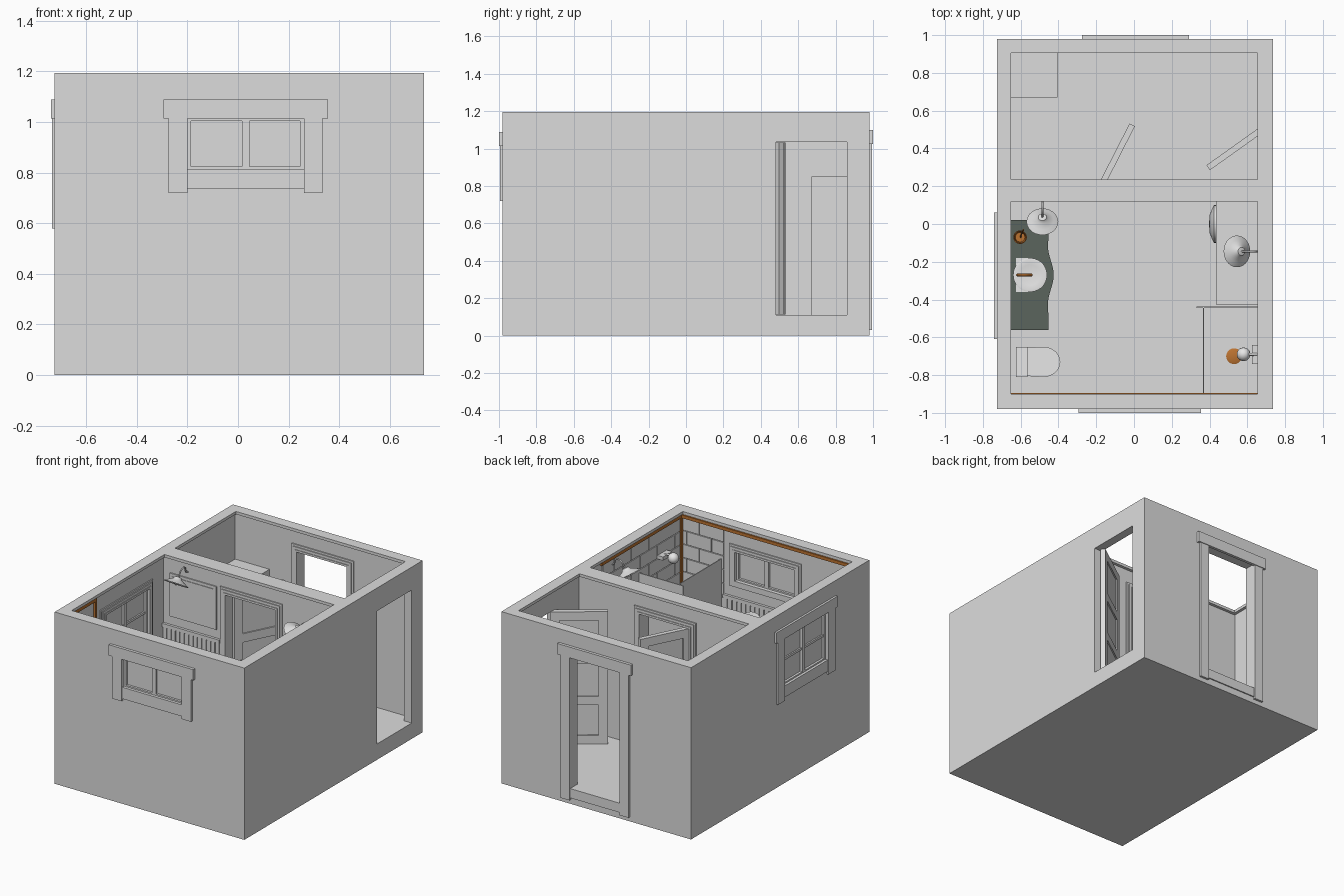
import bpy, bmesh, math
from mathutils import Matrix, Vector

cube = bpy.data.objects.get("Cube")
if cube:
    bpy.data.objects.remove(cube, do_unlink=True)


def material(name, rgb):
    m = bpy.data.materials.new(name)
    m.use_nodes = True
    m.diffuse_color = (*rgb, 1)
    m.node_tree.nodes["Principled BSDF"].inputs["Base Color"].default_value = (*rgb, 1)
    return m


PLASTER = material("pale_plaster", (0.72, 0.72, 0.72))
PORCELAIN = material("white_porcelain", (0.8, 0.8, 0.8))
GREEN = material("dark_green_stone", (0.105, 0.13, 0.11))
COPPER = material("copper", (0.5, 0.17, 0.03))


def finish(name, bm, mat, smooth=False):
    bmesh.ops.recalc_face_normals(bm, faces=bm.faces)
    me = bpy.data.meshes.new(name)
    bm.to_mesh(me)
    bm.free()
    ob = bpy.data.objects.new(name, me)
    bpy.context.collection.objects.link(ob)
    me.materials.append(mat)
    if smooth:
        bpy.ops.object.select_all(action="DESELECT")
        ob.select_set(True)
        bpy.context.view_layer.objects.active = ob
        bpy.ops.object.shade_smooth_by_angle(angle=math.radians(40))
    return ob


def boxes(name, items, mat=PLASTER, frame=Matrix()):
    """One object from boxes given as (x0, x1, y0, y1, z0, z1)."""
    bm = bmesh.new()
    for x0, x1, y0, y1, z0, z1 in items:
        size = Matrix.Diagonal((x1 - x0, y1 - y0, z1 - z0, 1))
        mid = Matrix.Translation(((x0 + x1) / 2, (y0 + y1) / 2, (z0 + z1) / 2))
        bmesh.ops.create_cube(bm, size=1, matrix=frame @ mid @ size)
    return finish(name, bm, mat)


def lathe(name, profile, loc, mat=PLASTER, turn=Matrix()):
    """Spin (radius, height) points around an axis."""
    bm = bmesh.new()
    verts = [bm.verts.new((r, 0, h)) for r, h in profile]
    edges = [bm.edges.new(p) for p in zip(verts, verts[1:])]
    bmesh.ops.spin(bm, geom=verts + edges, axis=(0, 0, 1), cent=(0, 0, 0), angle=math.tau, steps=28)
    bmesh.ops.remove_doubles(bm, verts=bm.verts, dist=1e-4)
    bm.transform(Matrix.Translation(loc) @ turn)
    return finish(name, bm, mat, True)


def prism(name, points, z0, z1, mat):
    bm = bmesh.new()
    face = bm.faces.new([bm.verts.new((x, y, z0)) for x, y in points])
    top = bmesh.ops.extrude_face_region(bm, geom=[face])["geom"]
    bmesh.ops.translate(bm, verts=[v for v in top if isinstance(v, bmesh.types.BMVert)], vec=(0, 0, z1 - z0))
    return finish(name, bm, mat)


def tube(name, points, radius, mat):
    cu = bpy.data.curves.new(name, "CURVE")
    cu.dimensions, cu.bevel_depth, cu.bevel_resolution, cu.use_fill_caps = "3D", radius, 2, True
    sp = cu.splines.new("BEZIER")
    sp.bezier_points.add(len(points) - 1)
    for bp, p in zip(sp.bezier_points, points):
        bp.co, bp.handle_left_type, bp.handle_right_type = p, "AUTO", "AUTO"
    cu.materials.append(mat)
    bpy.context.collection.objects.link(bpy.data.objects.new(name, cu))


def wall_frame(u, n, origin):
    """Local x runs along the wall, local y points out of it."""
    m = Matrix((u, n, (0, 0, 1))).transposed().to_4x4()
    return Matrix.Translation(origin) @ m


X, Y = Vector((1, 0, 0)), Vector((0, 1, 0))
FLOOR, TOP, LIP = 0.11, 1.195, 1.175
WEST, EAST, SOUTH, NORTH = -0.67, 0.675, -0.92, 0.925
FRONT = wall_frame(X, -Y, (0, -0.98, 0))
FRONT_IN = wall_frame(X, Y, (0, SOUTH, 0))
BACK = wall_frame(X, Y, (0, 0.98, 0))
BACK_IN = wall_frame(X, -Y, (0, NORTH, 0))
LEFT = wall_frame(Y, -X, (-0.725, 0, 0))
LEFT_IN = wall_frame(Y, X, (WEST, 0, 0))
RIGHT_IN = wall_frame(Y, -X, (EAST, 0, 0))
PART_S = wall_frame(X, -Y, (0, 0.14, 0))
PART_N = wall_frame(X, Y, (0, 0.215, 0))

# Shell with two open rooms under a projecting top lip, cut doors and windows
shell = boxes("house_shell", [(-0.725, 0.735, -0.98, 0.98, 0, TOP)])
cuts = [
    (WEST, EAST, 0.215, NORTH, FLOOR, LIP), (WEST, EAST, SOUTH, 0.14, FLOOR, LIP),
    (-0.65, 0.655, 0.235, 0.905, 1, 2), (-0.65, 0.655, -0.90, 0.12, 1, 2),
    (0.6, 0.8, 0.48, 0.86, FLOOR, 1.035), (-0.185, 0.2, 0.85, 1.1, FLOOR, 1.035),
    (-0.185, 0.2, 0.08, 0.28, FLOOR, 1.035), (-0.2, 0.26, -1.1, -0.85, 0.815, 1.015),
    (-0.8, -0.6, -0.515, -0.035, 0.68, 1.015),
]
for i, c in enumerate(cuts):
    cutter = boxes(f"opening_cutter_{i}", [c])
    cutter.hide_render = True
    cutter.hide_viewport = True
    mod = shell.modifiers.new("opening", "BOOLEAN")
    mod.object, mod.operation, mod.solver = cutter, "DIFFERENCE", "EXACT"


def casing(name, frame, u0, u1, z0, z1, t, sill, w=0.07):
    """Legs, head board and lower board around an opening."""
    boxes(name, [
        (u0 - w, u0, 0, t * 0.75, z0, z1), (u1, u1 + w, 0, t * 0.75, z0, z1),
        (u0 - w - 0.02, u1 + w + 0.02, 0, t, z1, z1 + 0.075), (u0, u1, 0, t * 0.4, *sill)], frame=frame)


def inner_casing(name, frame, u0, u1, z0, z1, closed):
    """Stepped moulding around an opening."""
    items = []
    for w, t in ((0.046, 0.008), (0.032, 0.014), (0.014, 0.018)):
        items += [(u0 - w, u0, 0, t, z0, z1 + w), (u1, u1 + w, 0, t, z0, z1 + w),
                  (u0, u1, 0, t, z1, z1 + w)]
        if closed:
            items.append((u0 - w, u1 + w, 0, t, z0 - w, z0))
    boxes(name, items, frame=frame)


def window(name, frame, u0, u1, z0, z1, rows):
    """Two sashes with solid panes."""
    mid, items = (u0 + u1) / 2, [(u0, u1, -0.036, -0.028, z0, z1)]
    for a, b in ((u0, mid), (mid, u1)):
        items += [(a, a + 0.015, -0.052, -0.012, z0, z1), (b - 0.015, b, -0.052, -0.012, z0, z1)]
        items += [(a, b, -0.052, -0.012, z0, z0 + 0.01), (a, b, -0.052, -0.012, z1 - 0.01, z1)]
        for r in range(1, rows):
            z = z0 + (z1 - z0) * r / rows
            items.append((a, b, -0.046, -0.018, z - 0.008, z + 0.008))
    boxes(name, items, frame=frame)


casing("front_window_casing", FRONT, -0.2, 0.26, 0.72, 1.015, 0.02, (0.735, 0.815), 0.075)
window("front_window", FRONT, -0.2, 0.26, 0.815, 1.015, 1)
inner_casing("front_window_inner_casing", FRONT_IN, -0.2, 0.26, 0.815, 1.015, True)
casing("side_window_casing", LEFT, -0.515, -0.035, 0.58, 1.015, 0.015, (0.6, 0.68), 0.075)
window("side_window", LEFT, -0.515, -0.035, 0.68, 1.015, 2)
inner_casing("side_window_inner_casing", LEFT_IN, -0.515, -0.035, 0.68, 1.015, True)
casing("back_door_casing", BACK, -0.185, 0.2, 0.03, 1.025, 0.02, (0.045, FLOOR))
for label, frame in (("back_door", BACK_IN), ("middle_door_south", PART_S), ("middle_door_north", PART_N)):
    inner_casing(label + "_inner_casing", frame, -0.185, 0.2, FLOOR, 1.035, False)


# Open panelled door leaves
def door_leaf(name, hinge, angle, width):
    frame = Matrix.Translation(hinge) @ Matrix.Rotation(math.radians(angle), 4, "Z")
    h, t, s = 0.92, 0.016, 0.06
    items = [(0, width, -0.007, 0.007, 0, h), (0, s, -t, t, 0, h), (width - s, width, -t, t, 0, h)]
    for z in (0, 0.27, 0.56, 0.86):
        items.append((s, width - s, -t, t, z, z + 0.06))
    boxes(name, items, frame=frame)


door_leaf("middle_door", (-0.175, 0.2, FLOOR + 0.003), 63, 0.365)
door_leaf("side_door", (0.69, 0.51, FLOOR + 0.003), 215.5, 0.365)

# Fixed cupboards, one with a round machine door
boxes("corner_cupboard", [(WEST, -0.405, 0.67, NORTH, FLOOR, 0.85)])
boxes("laundry_counter", [(0.435, EAST, -0.425, 0.14, FLOOR, 0.5)])
lathe("round_machine_door", [(0.1, 0), (0.1, 0.012), (0.08, 0.022), (0.05, 0.034), (0, 0.038)],
      (0.435, 0, 0.32), turn=Matrix.Rotation(-math.pi / 2, 4, "Y"))


# Beadboard wainscot
def wainscot(name, frame, u0, u1, top):
    items = [(u0, u1, 0, 0.006, FLOOR, top), (u0, u1, 0, 0.018, top - 0.025, top),
             (u0, u1, 0, 0.014, FLOOR, FLOOR + 0.05)]
    n = max(1, round((u1 - u0) / 0.035))
    step = (u1 - u0) / n
    for i in range(n):
        items.append((u0 + i * step + 0.004, u0 + (i + 1) * step - 0.004, 0, 0.012, FLOOR, top - 0.02))
    boxes(name, items, frame=frame)


wainscot("partition_wainscot_west", PART_S, WEST, -0.231, 0.71)
wainscot("partition_wainscot_east", PART_S, 0.246, 0.435, 0.71)
wainscot("front_wainscot", FRONT_IN, WEST, 0.35, 0.7)
wainscot("side_wainscot", LEFT_IN, SOUTH, 0.14, 0.6)
boxes("wall_mirror", [(-0.62, -0.26, 0, 0.008, 0.77, 1.07), (-0.6, -0.28, 0, 0.012, 0.79, 1.05)], frame=PART_S)


# Shower tiles, copper edging and screens
def tiles(name, frame, u0, u1):
    items, h, w = [], 0.095, 0.19
    for r in range(11):
        z, u = FLOOR + r * h, u0 - (r % 2) * w / 2
        while u < u1 - 0.01:
            items.append((max(u, u0), min(u + w - 0.005, u1), 0, 0.008, z, z + h - 0.005))
            u += w
    boxes(name, items, frame=frame)


tiles("shower_tiles_front", FRONT_IN, 0.35, EAST)
tiles("shower_tiles_side", RIGHT_IN, SOUTH, -0.04)
boxes("copper_edging", [
    (WEST, EAST, SOUTH, -0.895, 1.15, 1.172), (0.66, EAST, SOUTH, -0.02, 1.15, 1.172),
    (0.66, EAST, SOUTH, -0.885, FLOOR, 1.172), (WEST, -0.655, SOUTH, -0.615, 1.15, 1.172),
    (WEST, -0.655, -0.63, -0.615, 0.6, 1.172)], COPPER)
boxes("shower_screens", [(0.33, EAST, -0.445, -0.438, FLOOR, 0.94), (0.364, 0.37, SOUTH, -0.44, FLOOR, 0.94)])
boxes("shower_bracket", [(0.625, EAST, -0.74, -0.64, 0.96, 0.985)])
tube("shower_arm", [(0.665, -0.69, 0.975), (0.62, -0.69, 0.985), (0.58, -0.69, 0.97)], 0.008, PLASTER)
lathe("shower_head", [(0.036 * math.sin(i * math.pi / 8), -0.036 * math.cos(i * math.pi / 8)) for i in range(9)],
      (0.58, -0.69, 0.97), PORCELAIN)
lathe("shower_drain", [(0, 0), (0.042, 0), (0.042, 0.006), (0.034, 0.01), (0, 0.01)], (0.53, -0.7, FLOOR), COPPER)

# Vanity with bowed stone top, basin and tap
bow = [(-0.44 - 0.015 * math.cos(i * math.pi / 8), -0.42 + i * 0.01875) for i in range(17)]
prism("vanity_top", [(WEST, -0.56), (-0.452, -0.56)] + bow + [(-0.45, 0.02), (WEST, 0.02)], 0.47, 0.495, GREEN)
boxes("vanity_splash", [(WEST, -0.656, -0.56, 0.02, 0.495, 0.53)], GREEN)
boxes("vanity_cabinet", [(WEST, -0.475, -0.54, 0, FLOOR, 0.47)]
      + [(-0.475, -0.467, y, y + 0.16, 0.15, 0.45) for y in (-0.53, -0.35, -0.17)])
lathe("basin", [(0, 0), (0.06, 0), (0.085, 0.006), (0.09, 0.01), (0.08, 0.012), (0.055, 0.007), (0, 0.005)],
      (-0.55, -0.27, 0.495), PORCELAIN)
boxes("basin_deck", [(-0.625, -0.55, -0.36, -0.18, 0.494, 0.4985)], PORCELAIN)
tube("tap", [(-0.615, -0.27, 0.495), (-0.61, -0.27, 0.57), (-0.58, -0.27, 0.59), (-0.54, -0.27, 0.565)], 0.007, COPPER)
lathe("copper_cup", [(0, 0), (0.028, 0), (0.036, 0.06), (0.031, 0.06), (0.025, 0.008), (0, 0.008)],
      (-0.603, -0.07, 0.495), COPPER)
tube("cup_brush", [(-0.6, -0.07, 0.51), (-0.595, -0.05, 0.56), (-0.585, -0.03, 0.6)], 0.004, COPPER)

# Toilet
bowl = [(-0.48 + 0.09 * math.cos(a), -0.73 + 0.08 * math.sin(a))
        for a in [math.radians(-90 + 15 * i) for i in range(13)]]
seat = [(-0.565, -0.805)] + bowl + [(-0.565, -0.655)]
prism("toilet_seat", seat, 0.28, 0.3, PORCELAIN)
prism("toilet_bowl", [(-0.5 + (x + 0.5) * 0.8, -0.73 + (y + 0.73) * 0.75) for x, y in seat], FLOOR, 0.28, PORCELAIN)
boxes("toilet_tank", [(-0.62, -0.57, -0.805, -0.655, 0.27, 0.43), (-0.625, -0.565, -0.81, -0.65, 0.43, 0.445)],
      PORCELAIN)


# Gooseneck wall lamps with shades tilted away from the wall
def lamp(name, x, y, wall, tilt):
    at, end = Vector((x, y, 0)), Vector(wall)
    shade = [(0.084, 0), (0.06, 0.014), (0.03, 0.03), (0.022, 0.045), (0, 0.05)]
    lathe(name + "_shade", shade, (x, y, 1.075), turn=tilt)
    lathe(name + "_bulb", [(0, -0.01), (0.02, 0.005), (0.02, 0.03), (0, 0.04)], (x, y, 1.075), turn=tilt)
    neck = tilt @ Vector((0, 0, 0.048)) + Vector((x, y, 1.075))
    up = lambda t, z: at.lerp(end, t) + Vector((0, 0, z))
    tube(name + "_arm", [neck, up(0.5, 1.155), up(0.72, 1.155), up(0.85, 1.12), up(1, 1.11)], 0.005, PLASTER)


lamp("west_lamp", -0.485, 0.012, (-0.485, 0.14, 0), Matrix.Rotation(math.radians(-33), 4, "X"))
lamp("east_lamp", 0.545, -0.145, (EAST, -0.145, 0), Matrix.Rotation(math.radians(33), 4, "Y"))
